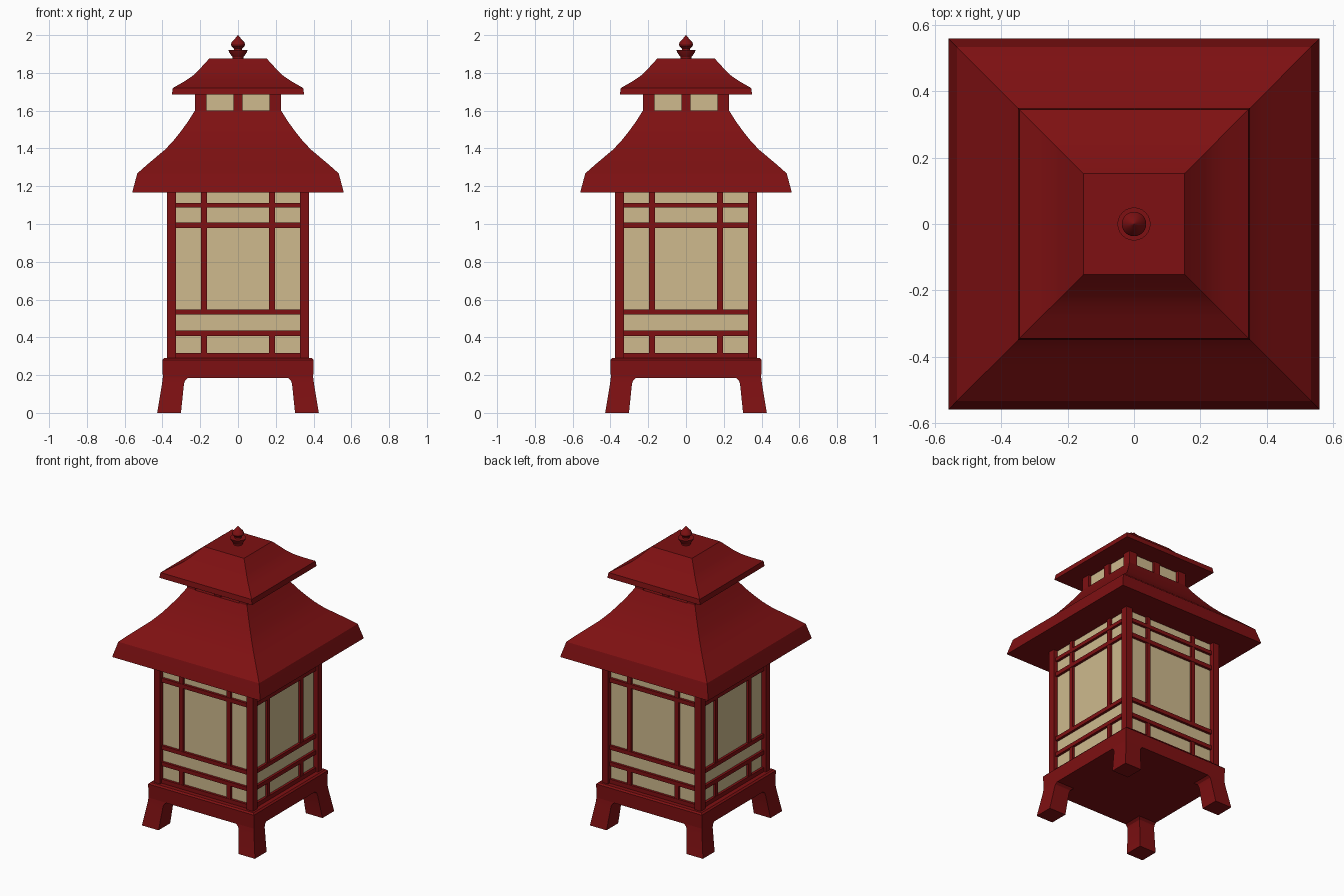
import bpy, bmesh, math
from mathutils import Matrix

if "Cube" in bpy.data.objects:
    bpy.data.objects.remove(bpy.data.objects["Cube"])


def material(name, rgb):
    m = bpy.data.materials.new(name)
    m.diffuse_color = (*rgb, 1)
    m.use_nodes = True
    m.node_tree.nodes["Principled BSDF"].inputs["Base Color"].default_value = m.diffuse_color
    return m


RED = material("dark red lacquer", (0.209, 0.0052, 0.006))
PAPER = material("tan paper", (0.62, 0.49, 0.27))


def finish(name, bm, mat, smooth=False):
    bmesh.ops.recalc_face_normals(bm, faces=bm.faces)
    me = bpy.data.meshes.new(name)
    bm.to_mesh(me)
    bm.free()
    me.materials.append(mat)
    ob = bpy.data.objects.new(name, me)
    bpy.context.collection.objects.link(ob)
    if smooth:
        bpy.ops.object.select_all(action='DESELECT')
        ob.select_set(True)
        bpy.context.view_layer.objects.active = ob
        bpy.ops.object.shade_smooth_by_angle(angle=math.radians(25))
    return ob


def add_box(bm, x0, x1, y0, y1, z0, z1):
    m = Matrix.Translation(((x0 + x1) / 2, (y0 + y1) / 2, (z0 + z1) / 2))
    m = m @ Matrix.Diagonal((x1 - x0, y1 - y0, z1 - z0, 1))
    bmesh.ops.create_cube(bm, size=1, matrix=m)


def add_loft(bm, rings):
    """Join rectangular rings (x0, x1, y0, y1, z) and cap both ends."""
    loops = [[bm.verts.new(p) for p in ((a, c, z), (b, c, z), (b, d, z), (a, d, z))]
             for a, b, c, d, z in rings]
    for lo, hi in zip(loops, loops[1:]):
        for i in range(4):
            j = (i + 1) % 4
            bm.faces.new((lo[i], lo[j], hi[j], hi[i]))
    bm.faces.new(loops[0])
    bm.faces.new(loops[-1])


def square_loft(name, profile):
    bm = bmesh.new()
    add_loft(bm, [(-h, h, -h, h, z) for h, z in profile])
    return finish(name, bm, RED, True)


def four_sides(name, boxes, mat):
    """Build the boxes on the front side and repeat them on all four sides."""
    bm = bmesh.new()
    for k in range(4):
        part = bmesh.new()
        for b in boxes:
            add_box(part, *b)
        bmesh.ops.rotate(part, verts=part.verts, matrix=Matrix.Rotation(k * math.pi / 2, 3, 'Z'))
        tmp = bpy.data.meshes.new("tmp")
        part.to_mesh(tmp)
        part.free()
        bm.from_mesh(tmp)
        bpy.data.meshes.remove(tmp)
    return finish(name, bm, mat)


# base slab with softly bevelled top edge
square_loft("base", [(0.398, 0.185), (0.4, 0.28), (0.39, 0.29)])

# splayed legs, flaring inward into the base
bm = bmesh.new()
for sx in (-1, 1):
    for sy in (-1, 1):
        rings = []
        for inner, outer, z in ((0.302, 0.428, 0), (0.286, 0.402, 0.155),
                                (0.28, 0.4, 0.172), (0.262, 0.398, 0.187)):
            x, y = sorted((sx * inner, sx * outer)), sorted((sy * inner, sy * outer))
            rings.append((*x, *y, z))
        add_loft(bm, rings)
finish("legs", bm, RED, True)

# corner posts of the main body
four_sides("corner_posts", [(0.327, 0.375, -0.375, -0.327, 0.285, 1.17)], RED)

# lattice: horizontal rails and split vertical bars
F, B = -0.36, -0.325
lattice = [(-0.33, 0.33, F, B, a, b) for a, b in
           ((0.288, 0.318), (0.408, 0.435), (0.52, 0.547), (0.98, 1.008), (1.087, 1.112))]
for x in (-0.18, 0.18):
    for a, b in ((0.31, 0.42), (0.535, 1.167)):
        lattice.append((x - 0.015, x + 0.015, F + 0.002, B, a, b))
four_sides("lattice", lattice, RED)

# paper panels behind the lattice
four_sides("paper_panels", [(-0.33, 0.33, -0.343, -0.335, 0.288, 1.167)], PAPER)

# main roof, concave slope with steep eave band
square_loft("main_roof", [(0.56, 1.167), (0.558, 1.175), (0.533, 1.268), (0.48, 1.315),
                          (0.385, 1.395), (0.34, 1.443), (0.305, 1.487),
                          (0.265, 1.542), (0.227, 1.602)])

# small upper lantern storey
four_sides("upper_posts", [(0.168, 0.227, -0.227, -0.168, 1.595, 1.69),
                           (-0.023, 0.023, -0.222, -0.185, 1.595, 1.69)], RED)
four_sides("upper_panels", [(-0.19, 0.19, -0.205, -0.196, 1.598, 1.688)], PAPER)

# upper roof
square_loft("upper_roof", [(0.35, 1.685), (0.345, 1.72), (0.28, 1.757),
                           (0.243, 1.782), (0.215, 1.807), (0.152, 1.876)])

# turned finial
bm = bmesh.new()
SIDES = 24
profile = [(0.028, 1.87), (0.03, 1.885), (0.046, 1.908), (0.05, 1.92), (0.022, 1.92),
           (0.02, 1.928), (0.035, 1.942), (0.037, 1.952), (0.033, 1.963),
           (0.014, 1.984), (0.001, 2.0)]
rings = [[bm.verts.new((r * math.cos(2 * math.pi * i / SIDES),
                        r * math.sin(2 * math.pi * i / SIDES), z)) for i in range(SIDES)]
         for r, z in profile]
for lo, hi in zip(rings, rings[1:]):
    for i in range(SIDES):
        j = (i + 1) % SIDES
        bm.faces.new((lo[i], lo[j], hi[j], hi[i]))
bm.faces.new(rings[0])
bm.faces.new(rings[-1])
finish("finial", bm, RED, True)
